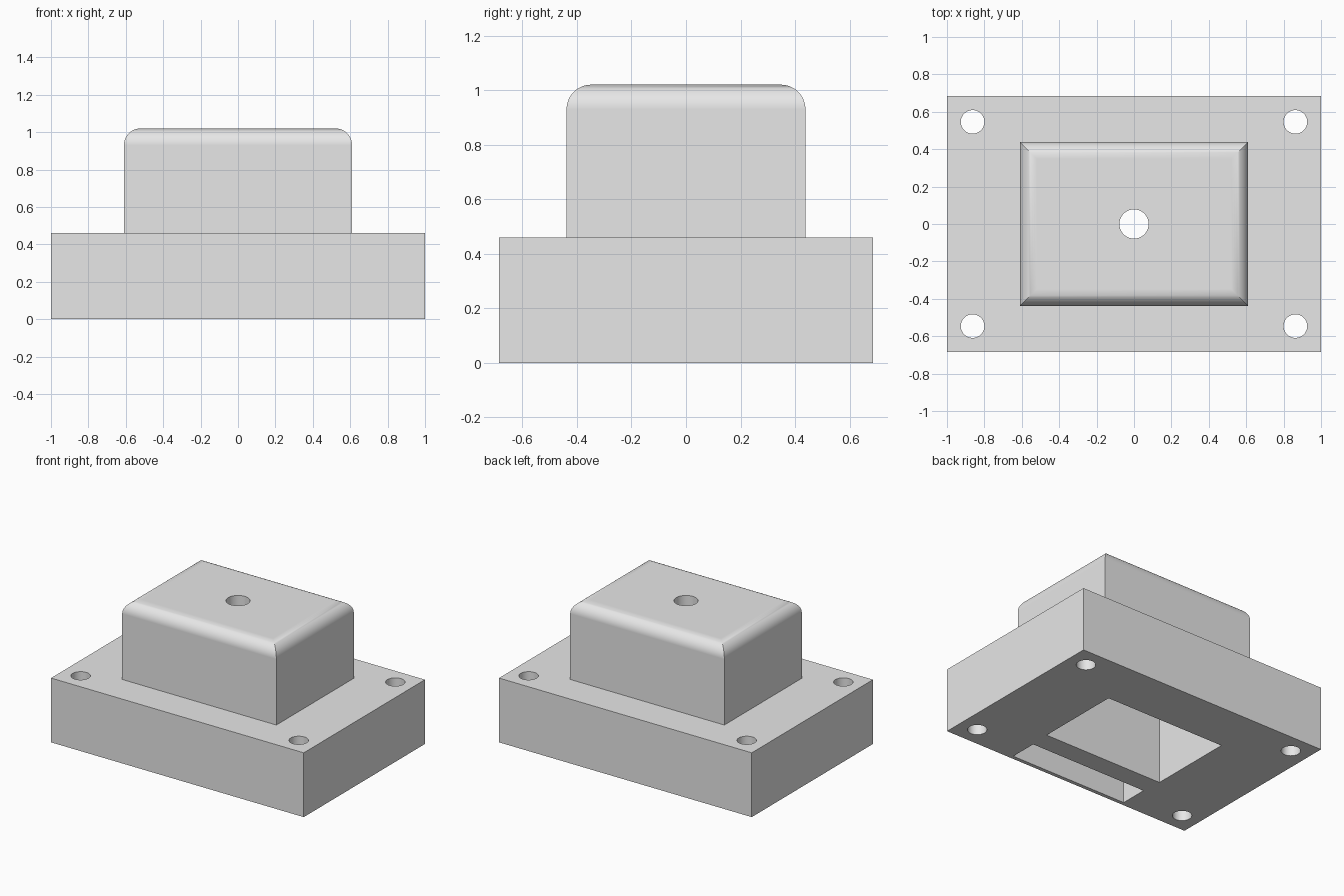
import bpy, bmesh, math

if "Cube" in bpy.data.objects:
    bpy.data.objects.remove(bpy.data.objects["Cube"], do_unlink=True)

PLATE = (1.0, 0.685)      # half sizes of the mounting plate
HOUSING = (0.61, 0.438)   # half sizes of the raised housing
PLATE_TOP, HOUSING_TOP, FILLET = 0.46, 1.02, 0.09
WALL = 0.135

grey = bpy.data.materials.new("plain_grey")
grey.use_nodes = True
grey.diffuse_color = (0.8, 0.8, 0.8, 1)
grey.node_tree.nodes["Principled BSDF"].inputs["Base Color"].default_value = (0.8, 0.8, 0.8, 1)


def loft(name, rings):
    """Closed solid through stacked rings of points."""
    bm = bmesh.new()
    rows = [[bm.verts.new(p) for p in ring] for ring in rings]
    n = len(rows[0])
    for low, high in zip(rows, rows[1:]):
        for i in range(n):
            j = (i + 1) % n
            bm.faces.new((low[i], low[j], high[j], high[i]))
    bm.faces.new(rows[0][::-1])
    bm.faces.new(rows[-1])
    mesh = bpy.data.meshes.new(name)
    bm.to_mesh(mesh)
    bm.free()
    mesh.materials.append(grey)
    obj = bpy.data.objects.new(name, mesh)
    bpy.context.collection.objects.link(obj)
    return obj


def rect(hx, hy, z, cy=0):
    return [(-hx, cy - hy, z), (hx, cy - hy, z), (hx, cy + hy, z), (-hx, cy + hy, z)]


def circle(cx, cy, r, z, n=48):
    return [(cx + r * math.cos(math.tau * i / n), cy + r * math.sin(math.tau * i / n), z)
            for i in range(n)]


def combine(body, tool, operation):
    """Apply a boolean and throw the tool away."""
    tool.hide_render = True
    mod = body.modifiers.new(operation.lower(), "BOOLEAN")
    mod.operation, mod.object, mod.solver = operation, tool, "EXACT"
    bpy.ops.object.select_all(action="DESELECT")
    bpy.context.view_layer.objects.active = body
    body.select_set(True)
    bpy.ops.object.modifier_apply(modifier=mod.name)
    bpy.data.objects.remove(tool, do_unlink=True)


# Mounting plate
body = loft("enclosure_body", [rect(*PLATE, 0), rect(*PLATE, PLATE_TOP)])

# Raised housing with rounded top edges and sharp upright corners
rings = [rect(*HOUSING, PLATE_TOP / 2)]
STEPS = 12
for i in range(STEPS + 1):
    a = math.pi / 2 * i / STEPS
    inset = FILLET * (1 - math.cos(a))
    rings.append(rect(HOUSING[0] - inset, HOUSING[1] - inset,
                      HOUSING_TOP - FILLET + FILLET * math.sin(a)))
combine(body, loft("housing", rings), "UNION")

# Main pocket and front slot, both open underneath
pocket = [HOUSING[0] - WALL, HOUSING[1] - 0.127]
combine(body, loft("pocket_cutter", [rect(*pocket, -0.1), rect(*pocket, HOUSING_TOP - WALL)]),
        "DIFFERENCE")
combine(body, loft("slot_cutter", [rect(0.465, 0.1, -0.1, -0.558),
                                   rect(0.465, 0.1, PLATE_TOP - WALL, -0.558)]), "DIFFERENCE")

# Centre hole and four corner screw holes
holes = [(0, 0, 0.078)] + [(sx * 0.863, sy * 0.546, 0.063) for sx in (-1, 1) for sy in (-1, 1)]
for x, y, r in holes:
    combine(body, loft("hole_cutter", [circle(x, y, r, -0.2), circle(x, y, r, 1.2)]), "DIFFERENCE")

# Smooth rounded surfaces, crisp edges
bpy.ops.object.shade_smooth_by_angle(angle=math.radians(30))
weighted = body.modifiers.new("even_flats", "WEIGHTED_NORMAL")
weighted.keep_sharp = True
